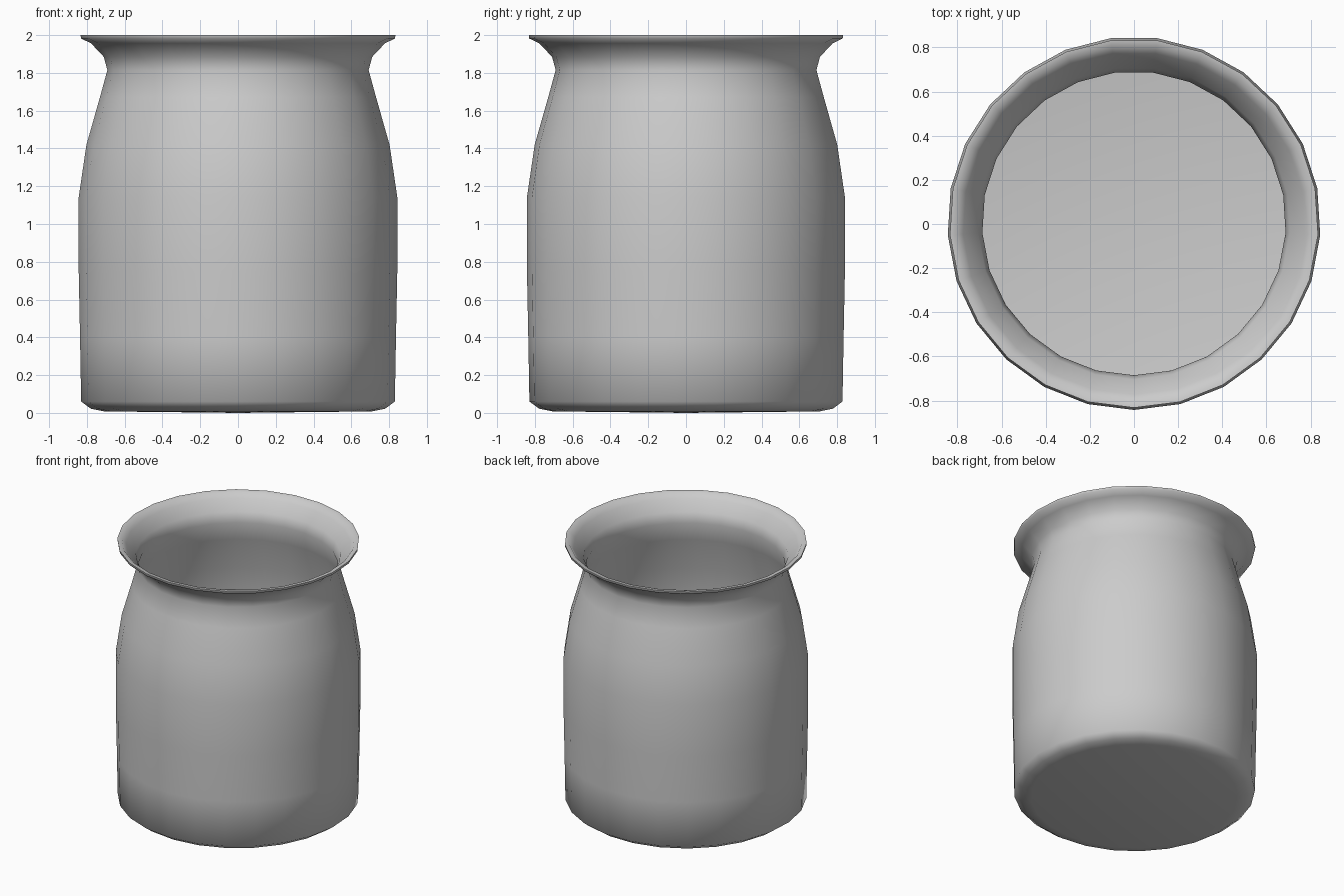
import bpy, bmesh, math

if "Cube" in bpy.data.objects:
    bpy.data.objects.remove(bpy.data.objects["Cube"])

SIDES = 25

# Profile (radius, z): outside from base centre up, over the lip, down the inside
outer = [(0, 0), (0.71, 0.008), (0.78, 0.022), (0.832, 0.06), (0.838, 0.4),
         (0.845, 0.75), (0.845, 1.142), (0.804, 1.42), (0.732, 1.672),
         (0.693, 1.815), (0.712, 1.885), (0.78, 1.957), (0.833, 1.982)]
lip = [(0.835, 2.0), (0.803, 1.997)]
t = 0.005
inner = [(max(r - t, 0), z + (t if z < 0.1 or z > 1.85 else 0))
         for r, z in reversed(outer[:-1])]
profile = outer + lip + inner

# Jar body: lathe with a corner pointing to the front
bm = bmesh.new()
rings = []
for r, z in profile:
    if r == 0:
        rings.append([bm.verts.new((0, 0, z))])
    else:
        rings.append([bm.verts.new((r * math.sin(2 * math.pi * i / SIDES),
                                    -r * math.cos(2 * math.pi * i / SIDES) + 0.003, z))
                      for i in range(SIDES)])
for a, b in zip(rings, rings[1:]):
    for i in range(SIDES):
        j = (i + 1) % SIDES
        if len(a) == 1:
            bm.faces.new((a[0], b[j], b[i]))
        elif len(b) == 1:
            bm.faces.new((a[i], a[j], b[0]))
        else:
            bm.faces.new((a[i], a[j], b[j], b[i]))
bmesh.ops.recalc_face_normals(bm, faces=bm.faces)
mesh = bpy.data.meshes.new("jar")
bm.to_mesh(mesh)
bm.free()
jar = bpy.data.objects.new("jar", mesh)
bpy.context.collection.objects.link(jar)
bpy.context.view_layer.objects.active = jar
jar.select_set(True)
bpy.ops.object.shade_smooth_by_angle(angle=math.radians(60))
